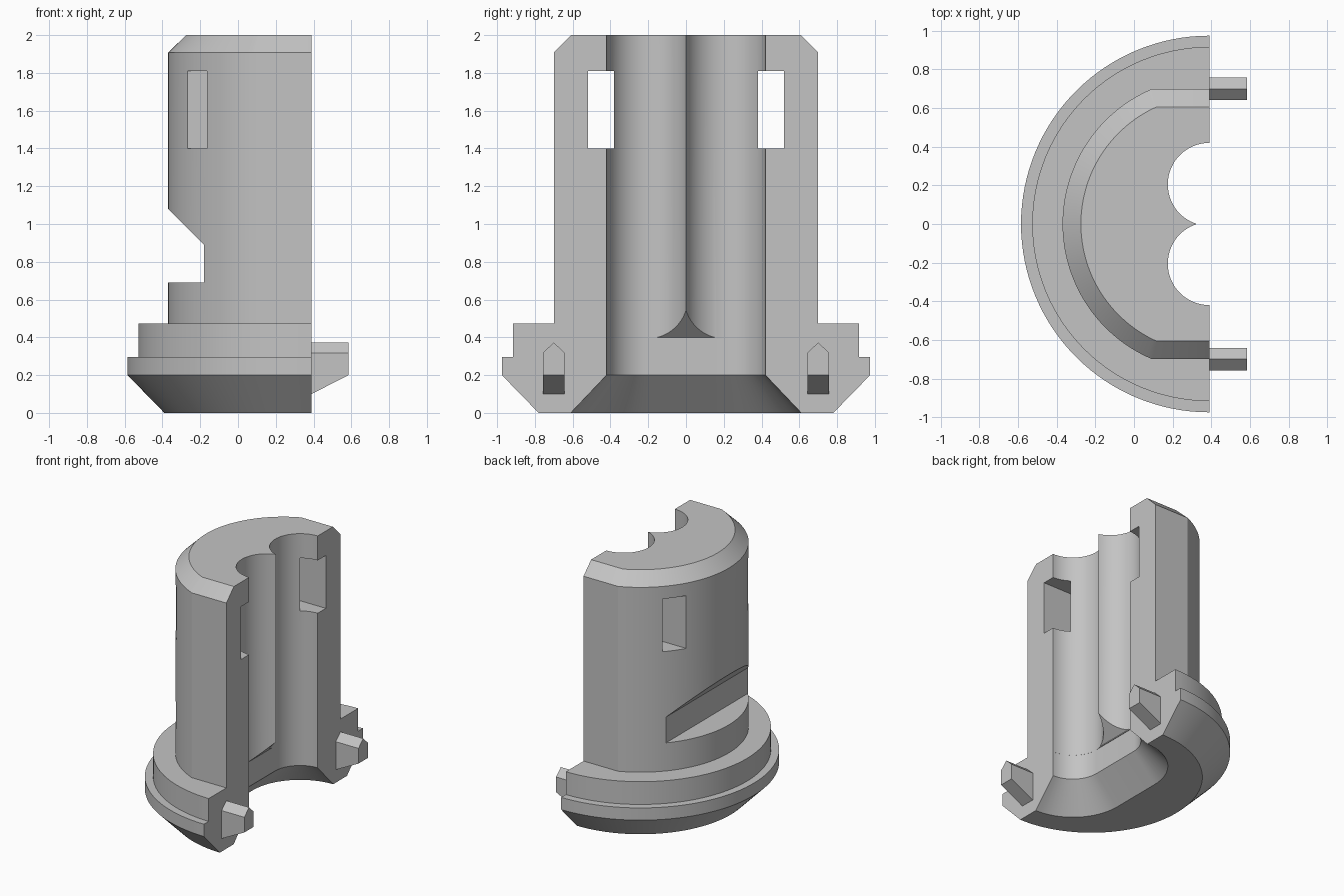
import bpy, bmesh
from math import sin, cos, pi, asin

if "Cube" in bpy.data.objects:
    bpy.data.objects.remove(bpy.data.objects["Cube"])

CUT = 0.39        # x of the flat split face, also the axis of the round body
LOBE_Y = 0.205    # offset of each bore from the middle
BORE_R = 0.215

grey = bpy.data.materials.new("plain grey")
grey.use_nodes = True
grey.diffuse_color = (0.55, 0.55, 0.55, 1)
grey.node_tree.nodes["Principled BSDF"].inputs["Base Color"].default_value = (0.55, 0.55, 0.55, 1)


def loft(name, rings):
    """Closed solid through a list of equally long point rings."""
    bm = bmesh.new()
    loops = [[bm.verts.new(p) for p in ring] for ring in rings]
    n = len(loops[0])
    for a, b in zip(loops, loops[1:]):
        for i in range(n):
            j = (i + 1) % n
            bm.faces.new((a[i], a[j], b[j], b[i]))
    bm.faces.new(loops[0][::-1])
    bm.faces.new(loops[-1])
    bmesh.ops.remove_doubles(bm, verts=bm.verts, dist=1e-5)
    bmesh.ops.recalc_face_normals(bm, faces=bm.faces)
    mesh = bpy.data.meshes.new(name)
    bm.to_mesh(mesh)
    bm.free()
    mesh.materials.append(grey)
    obj = bpy.data.objects.new(name, mesh)
    bpy.context.collection.objects.link(obj)
    return obj


def half_disc(z, radius, flat=None, steps=64):
    """Half circle left of the split face, optionally trimmed flat at +-y."""
    flat = flat or radius
    limit = asin(flat / radius)
    ring = [(CUT, flat, z)]
    for i in range(steps + 1):
        a = limit - 2 * limit * i / steps
        ring.append((CUT - radius * cos(a), radius * sin(a), z))
    return ring + [(CUT, -flat, z)]


def stadium(z, r, steps=32):
    """Long round-ended ring around both bores."""
    ring = []
    for side in (1, -1):
        for i in range(steps + 1):
            a = pi * i / steps
            ring.append((CUT + side * r * cos(a), side * (LOBE_Y + r * sin(a)), z))
    return ring


def circle(z, y, r, steps=64):
    return [(CUT + r * cos(2 * pi * i / steps), y + r * sin(2 * pi * i / steps), z)
            for i in range(steps)]


def prism_y(name, profile, y0, y1):
    return loft(name, [[(x, y, z) for x, z in profile] for y in (y0, y1)])


# Flanged half body with chamfered foot and top
body = loft("half_body", [
    half_disc(0, 0.78), half_disc(0.2, 0.975), half_disc(0.295, 0.975),
    half_disc(0.295, 0.917), half_disc(0.472, 0.917),
    half_disc(0.472, 0.76, 0.70), half_disc(1.907, 0.76, 0.70),
    half_disc(2.0, 0.665, 0.607)])

# Flared entry and shared chamber under the bores
wide = BORE_R + 0.0004
cutters = [loft("entry_cutter", [stadium(-0.1, wide + 0.285), stadium(0.2, wide),
                                 stadium(0.393, wide)])]
# Twin bores and side slots
for s in (1, -1):
    cutters.append(loft("bore_cutter", [circle(0.3, s * LOBE_Y, BORE_R),
                                        circle(2.1, s * LOBE_Y, BORE_R)]))
    cutters.append(prism_y("slot_cutter", [(-1, 1.4), (1, 1.4), (1, 1.81), (-1, 1.81)],
                           s * 0.38, s * 0.52))
# Sloped underside of the web between the bores
cutters.append(prism_y("web_cutter", [(0.18, 0.36), (0.18, 0.398), (0.5, 0.718), (0.5, 0.36)],
                       -LOBE_Y, LOBE_Y))
# Latch notch in the round back
cutters.append(prism_y("notch_cutter", [(-0.18, 0.69), (-0.18, 0.89), (-0.58, 1.29), (-0.58, 0.69)],
                       -1, 1))

bpy.context.view_layer.objects.active = body
for cutter in cutters:
    mod = body.modifiers.new("cut", "BOOLEAN")
    mod.operation = "DIFFERENCE"
    mod.solver = "EXACT"
    mod.object = cutter
    bpy.ops.object.modifier_apply(modifier=mod.name)
    bpy.data.objects.remove(cutter)

# Locating pins with ridged top and sloped underside
for s, label in ((1, "back"), (-1, "front")):
    y, w = s * 0.70, 0.0575
    rings = [[(x, y - w, low), (x, y + w, low), (x, y + w, 0.318),
              (x, y, 0.373), (x, y - w, 0.318)]
             for x, low in ((0.37, 0.09), (0.585, 0.2))]
    loft(label + "_pin", rings)

# Smooth the curved walls, keep the edges crisp
bpy.ops.object.select_all(action="DESELECT")
body.select_set(True)
bpy.context.view_layer.objects.active = body
bpy.ops.object.shade_smooth_by_angle(angle=pi / 9)
